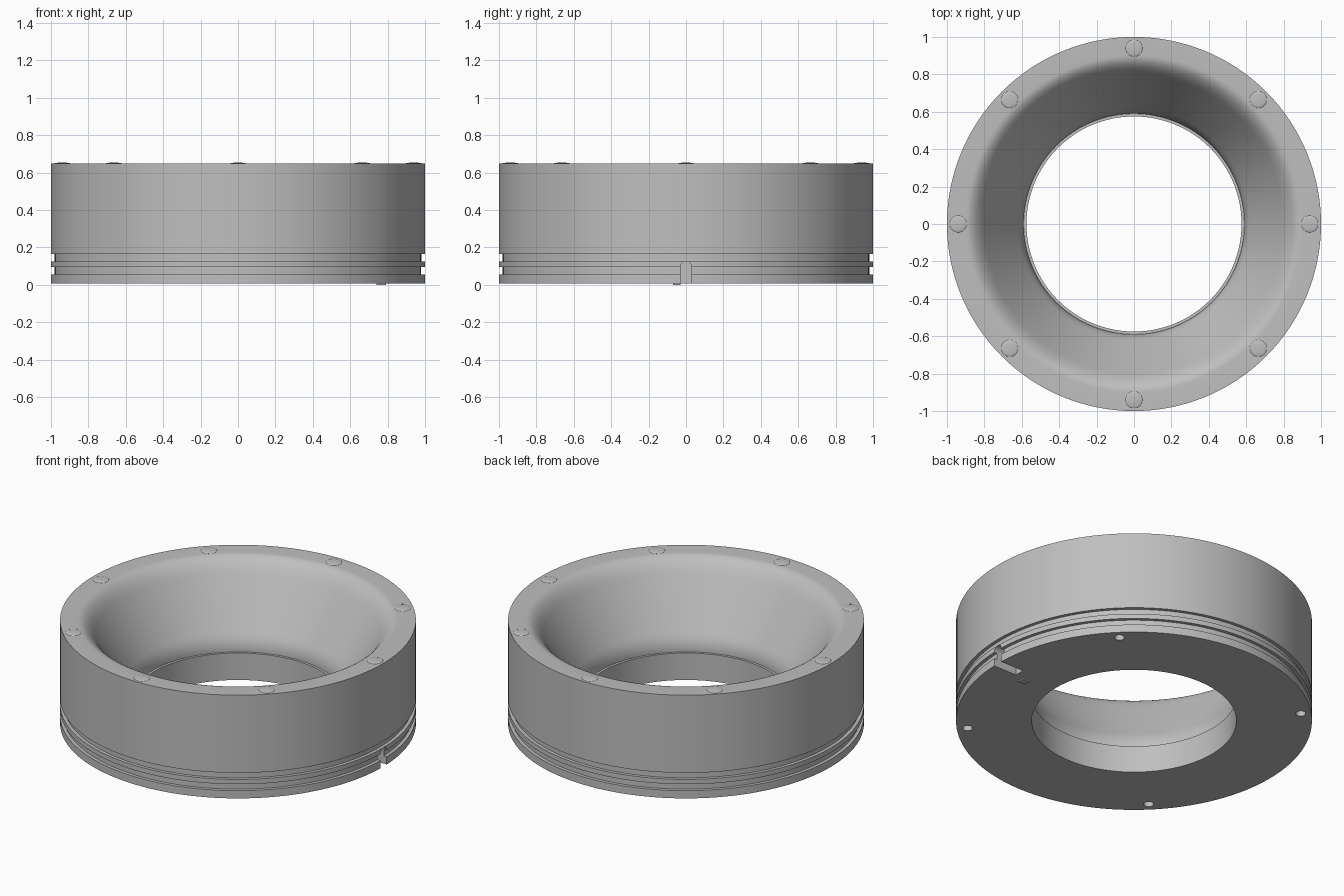
import bpy, bmesh, math
from mathutils import Matrix, Vector

if "Cube" in bpy.data.objects:
    bpy.data.objects.remove(bpy.data.objects["Cube"])

grey = bpy.data.materials.new("plain grey")
grey.use_nodes = True
grey.diffuse_color = (0.52, 0.52, 0.52, 1)
grey.node_tree.nodes["Principled BSDF"].inputs["Base Color"].default_value = (0.52, 0.52, 0.52, 1)

BASE, TOP = 0.008, 0.648
BOLT_RADIUS = 0.94


def add_object(name, bm):
    bmesh.ops.recalc_face_normals(bm, faces=bm.faces)
    mesh = bpy.data.meshes.new(name)
    bm.to_mesh(mesh)
    bm.free()
    mesh.materials.append(grey)
    obj = bpy.data.objects.new(name, mesh)
    bpy.context.collection.objects.link(obj)
    return obj


def activate(obj):
    bpy.ops.object.select_all(action='DESELECT')
    obj.select_set(True)
    bpy.context.view_layer.objects.active = obj


def bezier(a, b, c, steps):
    """Points along a quadratic curve from a to c, pulled towards b."""
    a, b, c = Vector(a), Vector(b), Vector(c)
    ts = [i / steps for i in range(steps + 1)]
    return [tuple(a * (1 - t) ** 2 + b * 2 * t * (1 - t) + c * t * t) for t in ts]


def revolve(name, profile, segments=128):
    bm = bmesh.new()
    verts = [bm.verts.new((r, 0, z)) for r, z in profile]
    edges = [bm.edges.new((v, verts[(i + 1) % len(verts)])) for i, v in enumerate(verts)]
    bmesh.ops.spin(bm, geom=verts + edges, axis=(0, 0, 1), cent=(0, 0, 0),
                   angle=math.tau, steps=segments, use_merge=True)
    bmesh.ops.remove_doubles(bm, verts=bm.verts, dist=1e-5)
    return add_object(name, bm)


def cut(target, cutter):
    cutter.hide_render = True
    mod = target.modifiers.new("cut", 'BOOLEAN')
    mod.operation, mod.solver, mod.object = 'DIFFERENCE', 'EXACT', cutter
    activate(target)
    bpy.ops.object.modifier_apply(modifier=mod.name)
    bpy.data.objects.remove(cutter)


def around(count, start=0.0):
    for i in range(count):
        a = start + math.tau * i / count
        yield BOLT_RADIUS * math.cos(a), BOLT_RADIUS * math.sin(a)


# Ring body: straight bore, flared mouth, flat rim and two outer grooves
profile = [(0.575, BASE), (0.575, 0.175), (0.59, 0.175)]
profile += bezier((0.59, 0.19), (0.592, 0.235), (0.62, 0.28), 6)
profile += bezier((0.79, 0.55), (0.845, TOP), (0.90, TOP), 10)
profile += [(1, TOP)]
for low, high in ((0.126, 0.166), (0.056, 0.096)):
    profile += [(1, high), (0.98, high), (0.98, low), (1, low)]
profile += [(1, BASE)]
body = revolve("ring_body", profile)

# Blind screw holes in the underside
bm = bmesh.new()
for x, y in around(4, math.pi / 4):
    bmesh.ops.create_cone(bm, cap_ends=True, segments=24, radius1=0.028, radius2=0.028,
                          depth=0.3, matrix=Matrix.Translation((x, y, 0.05)))
cut(body, add_object("hole_cutter", bm))

# Round-topped radial slot for the cable
bm = bmesh.new()
arc = [(0.03 * math.cos(math.pi * i / 12), 0.095 + 0.03 * math.sin(math.pi * i / 12)) for i in range(13)]
outline = [(0.03, -0.05)] + arc + [(-0.03, -0.05)]
face = bm.faces.new([bm.verts.new((0.84, y, z)) for y, z in outline])
extruded = bmesh.ops.extrude_face_region(bm, geom=[face])["geom"]
bmesh.ops.translate(bm, vec=(0.25, 0, 0), verts=[v for v in extruded if isinstance(v, bmesh.types.BMVert)])
cut(body, add_object("slot_cutter", bm))

activate(body)
bpy.ops.object.shade_smooth_by_angle(angle=math.radians(30))

# Shallow domed buttons on the rim
bm = bmesh.new()
for x, y in around(8):
    bmesh.ops.create_uvsphere(bm, u_segments=24, v_segments=12, radius=1,
                              matrix=Matrix.Translation((x, y, TOP)) @ Matrix.Diagonal((0.045, 0.045, 0.006, 1)))
activate(add_object("rim_buttons", bm))
bpy.ops.object.shade_smooth_by_angle(angle=math.radians(40))

# Small locating tab under the base
bm = bmesh.new()
bmesh.ops.create_cube(bm, size=1, matrix=Matrix.Translation((0.765, -0.05, 0.01)) @ Matrix.Diagonal((0.05, 0.04, 0.02, 1)))
add_object("base_tab", bm)
